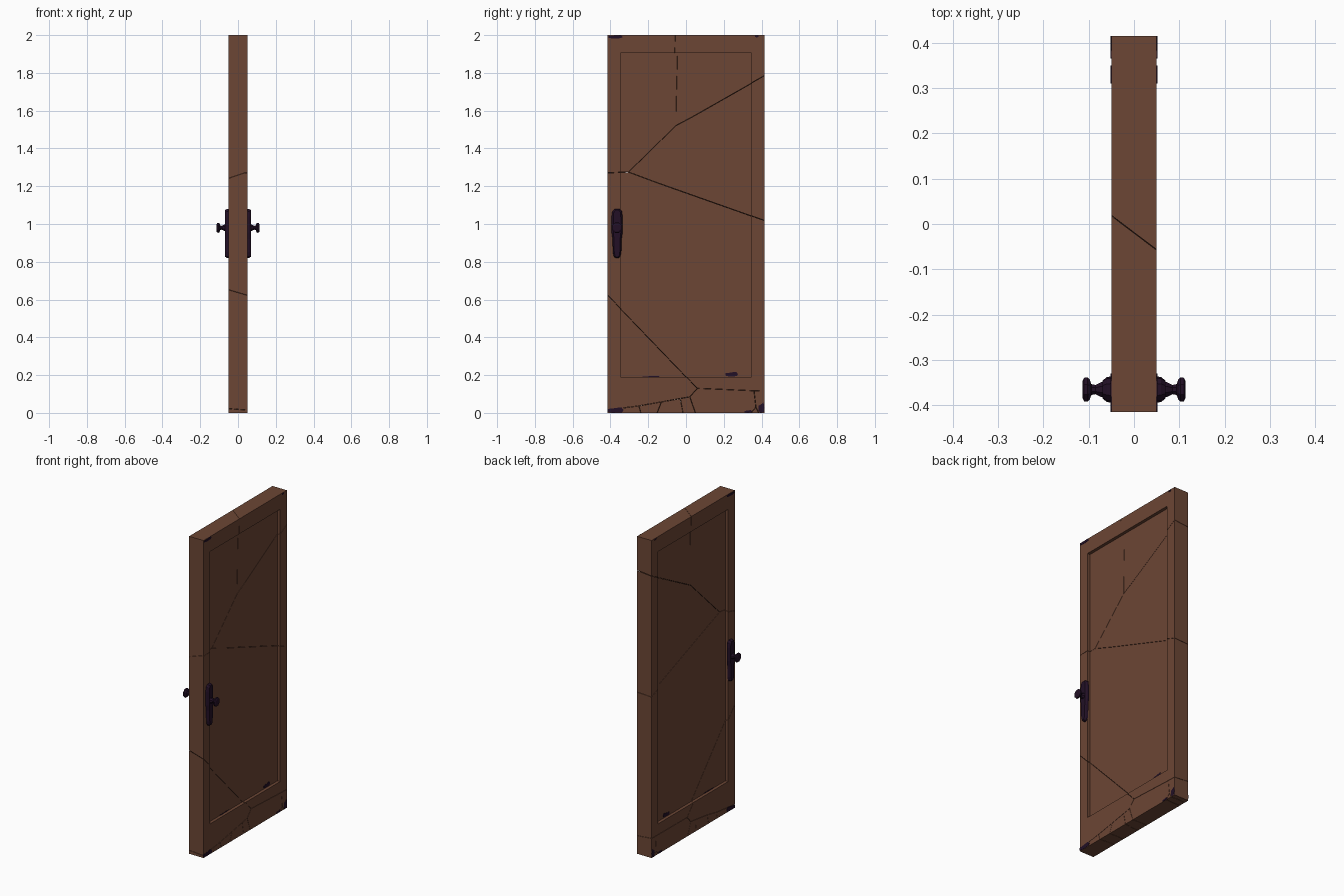
import bpy, bmesh, math
from mathutils import Vector

if "Cube" in bpy.data.objects:
    bpy.data.objects.remove(bpy.data.objects["Cube"])


def material(name, col):
    m = bpy.data.materials.new(name)
    m.diffuse_color = (*col, 1)
    m.use_nodes = True
    m.node_tree.nodes["Principled BSDF"].inputs["Base Color"].default_value = m.diffuse_color
    return m


WOOD = material("brown wood", (0.15, 0.061, 0.035))
METAL = material("dark purple metal", (0.016, 0.005, 0.019))


def make(name, bm, mat):
    bmesh.ops.recalc_face_normals(bm, faces=bm.faces)
    me = bpy.data.meshes.new(name)
    bm.to_mesh(me)
    bm.free()
    me.materials.append(mat)
    ob = bpy.data.objects.new(name, me)
    bpy.context.collection.objects.link(ob)
    return ob


def door_slab():
    # slab with a recessed panel on both faces
    bm = bmesh.new()
    bmesh.ops.create_cube(bm, size=1)
    for v in bm.verts:
        v.co = (v.co.x * 0.1, v.co.y * 0.83, v.co.z * 2 + 1)
    for f in [f for f in bm.faces if abs(f.normal.x) > 0.9]:
        bmesh.ops.inset_region(bm, faces=[f], thickness=0.095)
        new = bmesh.ops.extrude_discrete_faces(bm, faces=[f])["faces"][0]
        rim = [v for v in bm.verts if v.co.x * new.normal.x > 0 and abs(v.co.y) < 0.4]
        for v in rim:
            v.co.z = 0.19 if v.co.z < 1 else 1.905
        for v in new.verts:
            v.co.x = math.copysign(0.031, v.co.x)
    bmesh.ops.remove_doubles(bm, verts=bm.verts, dist=1e-5)
    return bm


# crack corners: (y, z) on the right face, then (y, z) on the left face
P = {
    "A": (-.415, 1.27, -.415, 1.235), "B": (-.31, 1.275, -.285, 1.275),
    "C": (-.07, 1.51, .015, 1.565), "D": (-.057, 2, .02, 2),
    "E": (.415, 1.80, .415, 1.79), "F": (.415, 1.01, .415, 1.005),
    "G": (-.415, .65, -.415, .68), "H": (.06, .13, .06, .12),
    "I": (.415, .115, .415, .125), "J": (.02, .085, .025, .08),
    "K": (-.415, .012, -.415, .02), "L": (-.25, .037, -.24, .04),
    "M": (-.13, .058, -.14, .06), "N": (-.23, 0, -.22, 0),
    "O": (-.165, 0, -.16, 0), "Q": (.06, 0, .065, 0),
    "R": (-.03, .076, -.03, .074), "S": (-.01, 0, -.02, 0),
    "T": (.36, .117, .37, .122), "U": (.40, 0, .39, 0), "V": (.37, .03, .375, .03),
    "W": (.32, 0, .31, 0),
    "a": (-.415, 2, -.415, 2), "b": (.415, 2, .415, 2),
    "c": (-.415, 0, -.415, 0), "d": (.415, 0, .415, 0),
}
PIECES = ["ABCDa", "DCEb", "BFEC", "GHTIFBA", "KLMRJHG", "cNLK", "NOML",
          "OSRM", "SQJR", "QWVTHJ", "WUV", "UdITV"]
GAP = 0.0009


def push(y, z):
    # carry outline points beyond the slab so only cracks are cut
    if abs(y) > 0.41:
        y = math.copysign(0.44, y)
    return Vector((y, -0.03 if z == 0 else 2.03 if z == 2 else z))


def shrink(pts):
    n = len(pts)
    s = 1 if sum(pts[i].x * pts[(i + 1) % n].y - pts[(i + 1) % n].x * pts[i].y
                 for i in range(n)) > 0 else -1
    out = []
    for i in range(n):
        d1 = (pts[i] - pts[i - 1]).normalized()
        d2 = (pts[(i + 1) % n] - pts[i]).normalized()
        n1, n2 = Vector((-d1.y, d1.x)) * s, Vector((-d2.y, d2.x)) * s
        out.append(pts[i] + (n1 + n2) * GAP / max(0.3, 1 + n1.dot(n2)))
    return out


def cutter(keys):
    bm = bmesh.new()
    r2 = shrink([push(*P[k][:2]) for k in keys])
    l2 = shrink([push(*P[k][2:]) for k in keys])
    R = [bm.verts.new((0.051, *p)) for p in r2]
    L = [bm.verts.new((-0.051, *p)) for p in l2]
    bm.faces.new(R)
    bm.faces.new(L[::-1])
    for i, k in enumerate(keys):
        j = (i + 1) % len(keys)
        a, b = (i, j) if k < keys[j] else (j, i)
        bm.faces.new((R[a], L[b], L[a]))
        bm.faces.new((R[a], R[b], L[b]))
    return make("crack_cutter", bm, WOOD)


# fractured door pieces
for n, keys in enumerate(PIECES):
    ob = make("door_piece_%d" % n, door_slab(), WOOD)
    cut = cutter(keys)
    mod = ob.modifiers.new("fracture", "BOOLEAN")
    mod.operation, mod.solver, mod.object = "INTERSECT", "EXACT", cut
    dg = bpy.context.evaluated_depsgraph_get()
    me = bpy.data.meshes.new_from_object(ob.evaluated_get(dg))
    ob.modifiers.clear()
    ob.data = me
    bpy.data.objects.remove(cut)


def loft(bm, rings):
    # skin rings of points and cap both ends
    vs = [[bm.verts.new(p) for p in ring] for ring in rings]
    n = len(vs[0])
    for a, b in zip(vs, vs[1:]):
        for i in range(n):
            bm.faces.new((a[i], a[(i + 1) % n], b[(i + 1) % n], b[i]))
    bm.faces.new(vs[0][::-1])
    bm.faces.new(vs[-1])


HY, HZ = -0.365, 0.98
PLATE = [(.013, 1.08), (.025, 1.068), (.029, 1.04), (.029, .955), (.024, .92),
         (.022, .85), (.017, .828), (.008, .82)]
for side, label in ((1, "right"), (-1, "left")):
    # handle back plate, tapered outwards
    bm = bmesh.new()
    outline = PLATE + [(-y, z) for y, z in PLATE[::-1]]
    rings = []
    for x, s, t in ((.049, 1, 1), (.06, .95, .99), (.069, .68, .95)):
        rings.append([(side * x, HY + y * s, .95 + (z - .95) * t) for y, z in outline])
    loft(bm, rings)
    make("handle_plate_" + label, bm, METAL)
    # turned knob
    bm = bmesh.new()
    prof = [(.065, .018), (.072, .018), (.085, .011), (.094, .013), (.098, .025),
            (.103, .029), (.110, .028), (.114, .020)]
    loft(bm, [[(side * x, HY + r * math.cos(math.tau * (i + .5) / 8),
                HZ + r * math.sin(math.tau * (i + .5) / 8)) for i in range(8)]
              for x, r in prof])
    make("knob_" + label, bm, METAL)


# small dark chips: depth x, y0, y1, z0, z1
CHIPS = [(.05, -.415, -.33, 0, .03), (.05, .385, .415, 0, .055), (.05, .31, .35, 0, .015),
         (.05, -.41, -.335, 1.982, 2), (.05, .365, .385, 1.988, 2),
         (.031, .21, .275, .192, .218), (.031, -.23, -.135, .19, .195)]
for i, (x, y0, y1, z0, z1) in enumerate(CHIPS):
    bm = bmesh.new()
    cz, w, h = (z0 + z1) / 2, y1 - y0, z1 - z0
    shape = [(y0, z0 + h * .2), (y0 + w * .3, z0), (y1 - w * .1, z0 + h * .1),
             (y1, cz), (y1 - w * .15, z1), (y0 + w * .35, z1 - h * .2), (y0, z1 - h * .3)]
    for s in (1, -1):
        loft(bm, [[(s * (x - .002), y, z) for y, z in shape],
                  [(s * (x + .0015), y, z) for y, z in shape]])
    make("chip_%d" % i, bm, METAL)
